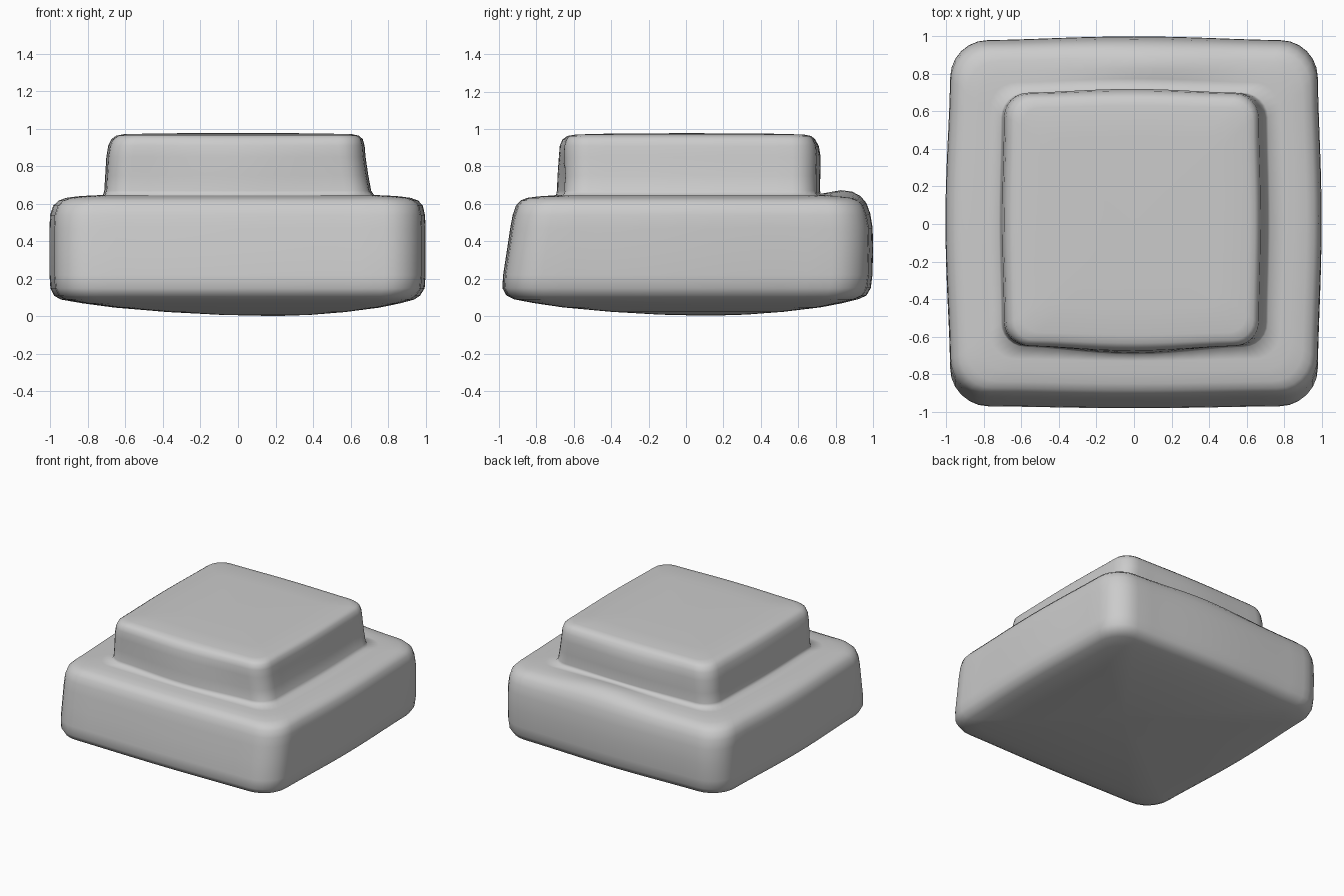
import bpy, bmesh, math

SIDE, CORNER = 12, 7


def rounded_rect(x0, x1, y0, y1, r, bow):
    """Rounded rectangle whose sides bow outward: bow = (right, back, left, front)."""
    corners = [(x1 - r, y0 + r, -90), (x1 - r, y1 - r, 0),
               (x0 + r, y1 - r, 90), (x0 + r, y0 + r, 180)]
    pts = []
    for i, (cx, cy, a0) in enumerate(corners):
        for k in range(CORNER):
            a = math.radians(a0 + 90 * k / (CORNER - 1))
            pts.append((cx + r * math.cos(a), cy + r * math.sin(a)))
        # side running to the next corner
        nx, ny, _ = corners[(i + 1) % 4]
        a = math.radians(a0 + 90)
        sx, sy = pts[-1]
        ex, ey = nx + r * math.cos(a), ny + r * math.sin(a)
        for k in range(1, SIDE):
            t = k / SIDE
            b = bow[(i + 1) % 4] * math.sin(math.pi * t) ** 1.5
            pts.append((sx + (ex - sx) * t + b * math.cos(a),
                        sy + (ey - sy) * t + b * math.sin(a)))
    return pts


def back_bump(x, y, z):
    """Soft swelling along the middle of the back rim."""
    if not 0.5 < z < 0.66 or y < 0.7:
        return z
    w = math.exp(-((x - 0.12) / 0.38) ** 2) * math.exp(-((y - 0.86) / 0.11) ** 2)
    return z + 0.036 * w


LOW = (0.01, 0.02, 0.02, 0.025)
UP = (0.04, 0.01, 0.02, 0.01)

# profile: z, x0, x1, y0, y1, corner radius, bow
profile = [
    (0.09, -0.92, 0.92, -0.91, 0.90, 0.17, LOW),
    (0.11, -0.955, 0.95, -0.95, 0.945, 0.19, LOW),
    (0.15, -0.975, 0.975, -0.972, 0.968, 0.20, LOW),
    (0.22, -0.98, 0.98, -0.968, 0.977, 0.20, LOW),
    (0.35, -0.98, 0.98, -0.948, 0.98, 0.20, LOW),
    (0.47, -0.98, 0.98, -0.93, 0.978, 0.20, LOW),
    (0.54, -0.977, 0.977, -0.917, 0.965, 0.20, LOW),
    (0.59, -0.96, 0.965, -0.90, 0.945, 0.19, LOW),
    (0.618, -0.93, 0.94, -0.875, 0.915, 0.18, LOW),
    (0.632, -0.89, 0.90, -0.84, 0.87, 0.17, LOW),
    (0.64, -0.83, 0.84, -0.78, 0.81, 0.16, LOW),
    (0.644, -0.77, 0.78, -0.72, 0.755, 0.14, LOW),
    # crease and upper block
    (0.647, -0.71, 0.715, -0.655, 0.70, 0.13, UP),
    (0.67, -0.703, 0.70, -0.65, 0.697, 0.13, UP),
    (0.75, -0.698, 0.685, -0.647, 0.698, 0.13, UP),
    (0.85, -0.692, 0.67, -0.65, 0.70, 0.13, (0.03, 0.01, 0.02, 0.01)),
    (0.91, -0.682, 0.665, -0.65, 0.695, 0.13, (0.025, 0.01, 0.015, 0.01)),
    (0.945, -0.665, 0.655, -0.64, 0.68, 0.12, (0.02, 0.01, 0.01, 0.01)),
    (0.963, -0.64, 0.635, -0.62, 0.66, 0.11, (0.015, 0.01, 0.01, 0.01)),
    (0.971, -0.60, 0.60, -0.58, 0.62, 0.10, (0.01, 0.01, 0.01, 0.01)),
]

rings = []
# shallow domed underside, lowest point slightly off centre
base = rounded_rect(*profile[0][1:])
for s, z in [(0.05, 0.003), (0.25, 0.008), (0.5, 0.023), (0.75, 0.047), (0.9, 0.07)]:
    rings.append([(x * s + 0.2 * (1 - s), y * s + 0.12 * (1 - s), z) for x, y in base])
for row in profile:
    rings.append([(x, y, back_bump(x, y, row[0])) for x, y in rounded_rect(*row[1:])])
# nearly flat top
top = rounded_rect(*profile[-1][1:])
for s, z in [(0.75, 0.975), (0.4, 0.977), (0.05, 0.978)]:
    rings.append([(x * s, y * s, z) for x, y in top])

bm = bmesh.new()
loops = [[bm.verts.new(p) for p in ring] for ring in rings]
n = len(loops[0])
for a, b in zip(loops, loops[1:]):
    for i in range(n):
        j = (i + 1) % n
        bm.faces.new((a[i], a[j], b[j], b[i]))
bm.faces.new(loops[0][::-1])
bm.faces.new(loops[-1])
bmesh.ops.recalc_face_normals(bm, faces=bm.faces)
for f in bm.faces:
    f.smooth = True
mesh = bpy.data.meshes.new("stepped_block")
bm.to_mesh(mesh)
bm.free()
obj = bpy.data.objects.new("stepped_block", mesh)
bpy.context.collection.objects.link(obj)
